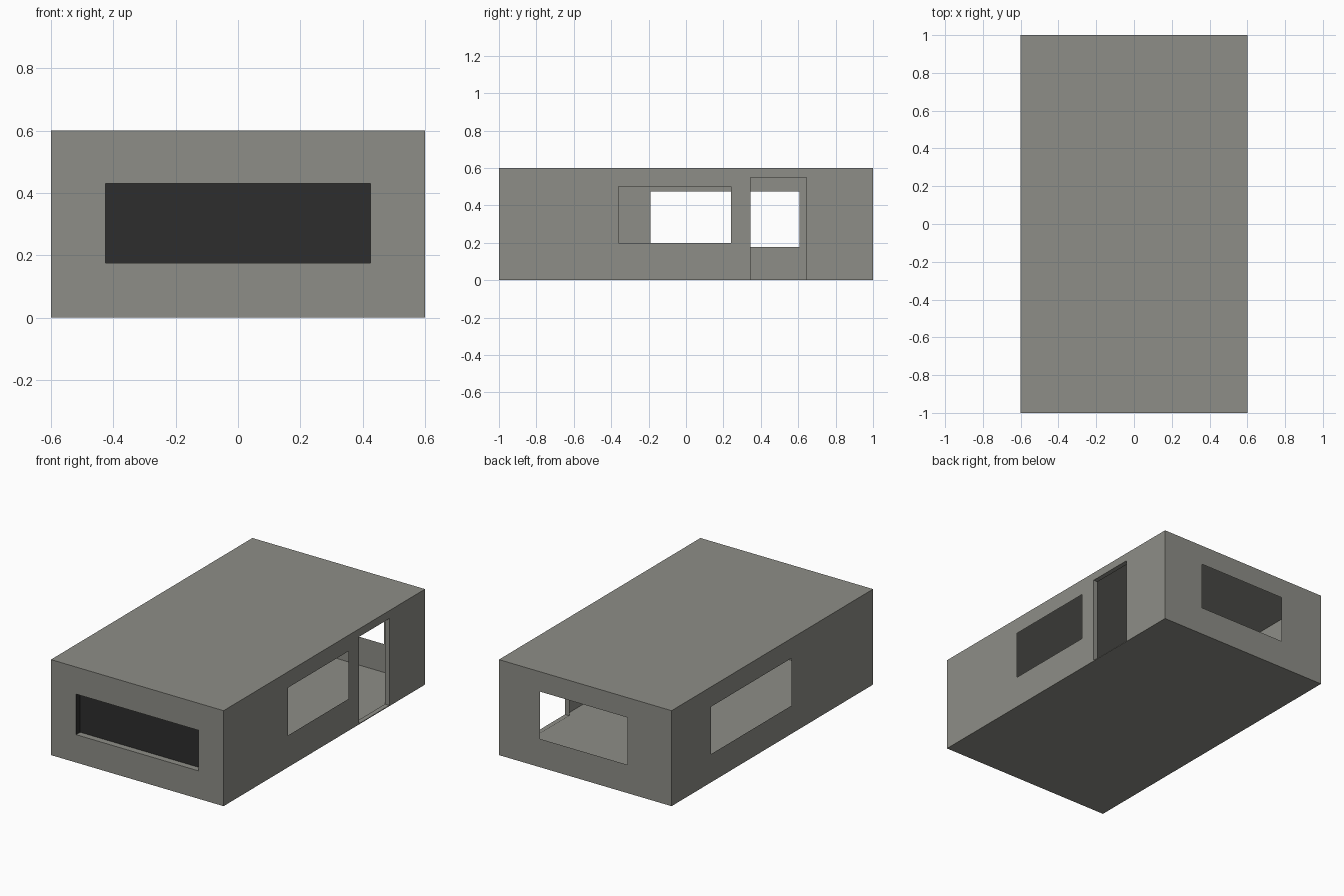
import bpy, bmesh

if "Cube" in bpy.data.objects:
    bpy.data.objects.remove(bpy.data.objects["Cube"])

W, L, H = 0.6, 1.0, 0.6   # half width, half length, height


def material(name, rgb):
    m = bpy.data.materials.new(name)
    m.diffuse_color = (*rgb, 1)
    m.use_nodes = True
    m.node_tree.nodes["Principled BSDF"].inputs["Base Color"].default_value = m.diffuse_color
    return m


concrete = material("warm grey", (0.27, 0.27, 0.242))
black = material("dark grey", (0.026, 0.026, 0.026))


def make(name, quads, mat):
    bm = bmesh.new()
    for q in quads:
        bm.faces.new([bm.verts.new(p) for p in q])
    bmesh.ops.remove_doubles(bm, verts=bm.verts, dist=1e-5)
    me = bpy.data.meshes.new(name)
    bm.to_mesh(me)
    bm.free()
    me.materials.append(mat)
    ob = bpy.data.objects.new(name, me)
    bpy.context.collection.objects.link(ob)
    return ob


def wall(name, half, place, flip, holes):
    """Thin wall split on the hole edges, leaving out the cells inside holes."""
    us = sorted({-half, half, *[h[0] for h in holes], *[h[1] for h in holes]})
    zs = sorted({0, H, *[h[2] for h in holes], *[h[3] for h in holes]})
    quads = []
    for u0, u1 in zip(us, us[1:]):
        for z0, z1 in zip(zs, zs[1:]):
            u, z = (u0 + u1) / 2, (z0 + z1) / 2
            if any(h[0] < u < h[1] and h[2] < z < h[3] for h in holes):
                continue
            q = [place(u0, z0), place(u1, z0), place(u1, z1), place(u0, z1)]
            quads.append(q[::-1] if flip else q)
    make(name, quads, concrete)


def reveal(u0, u1, z0, z1, place):
    """Four jamb quads (bottom, right, top, left); place(u, z, inner)."""
    c = [(u0, z0), (u1, z0), (u1, z1), (u0, z1)]
    return [[place(*a, 0), place(*b, 0), place(*b, 1), place(*a, 1)]
            for a, b in zip(c, c[1:] + c[:1])]


front = (-0.425, 0.425, 0.175, 0.43)
door = (0.345, 0.645, 0.005, 0.55)
side = (-0.36, 0.24, 0.2, 0.5)

# four walls with their openings
wall("front_wall", W, lambda u, z: (u, -L, z), False, [front])
wall("back_wall", W, lambda u, z: (u, L, z), True, [(-0.295, 0.315, 0.178, 0.475)])
wall("right_wall", L, lambda u, z: (W, u, z), False, [side, door])
wall("left_wall", L, lambda u, z: (-W, u, z), True, [(-0.19, 0.607, 0.177, 0.475)])

# floor and roof
plan = [(-W, -L), (W, -L), (W, L), (-W, L)]
make("roof", [[(x, y, H) for x, y in plan]], concrete)
make("floor", [[(x, y, 0) for x, y in plan[::-1]]], concrete)

# door frame, set into the room
make("door_frame", reveal(*door, lambda u, z, i: (W - 0.03 * i, u, z)), concrete)

# recessed dark front panel with dark sides and a grey sill
fr = reveal(*front, lambda u, z, i: (u, -L + 0.04 * i, z))
make("front_sill", [fr[0]], concrete)
make("front_recess_sides", fr[1:], black)
x0, x1, z0, z1 = front
y = -L + 0.04
make("front_panel", [[(x0, y, z0), (x1, y, z0), (x1, y, z1), (x0, y, z1)]], black)
